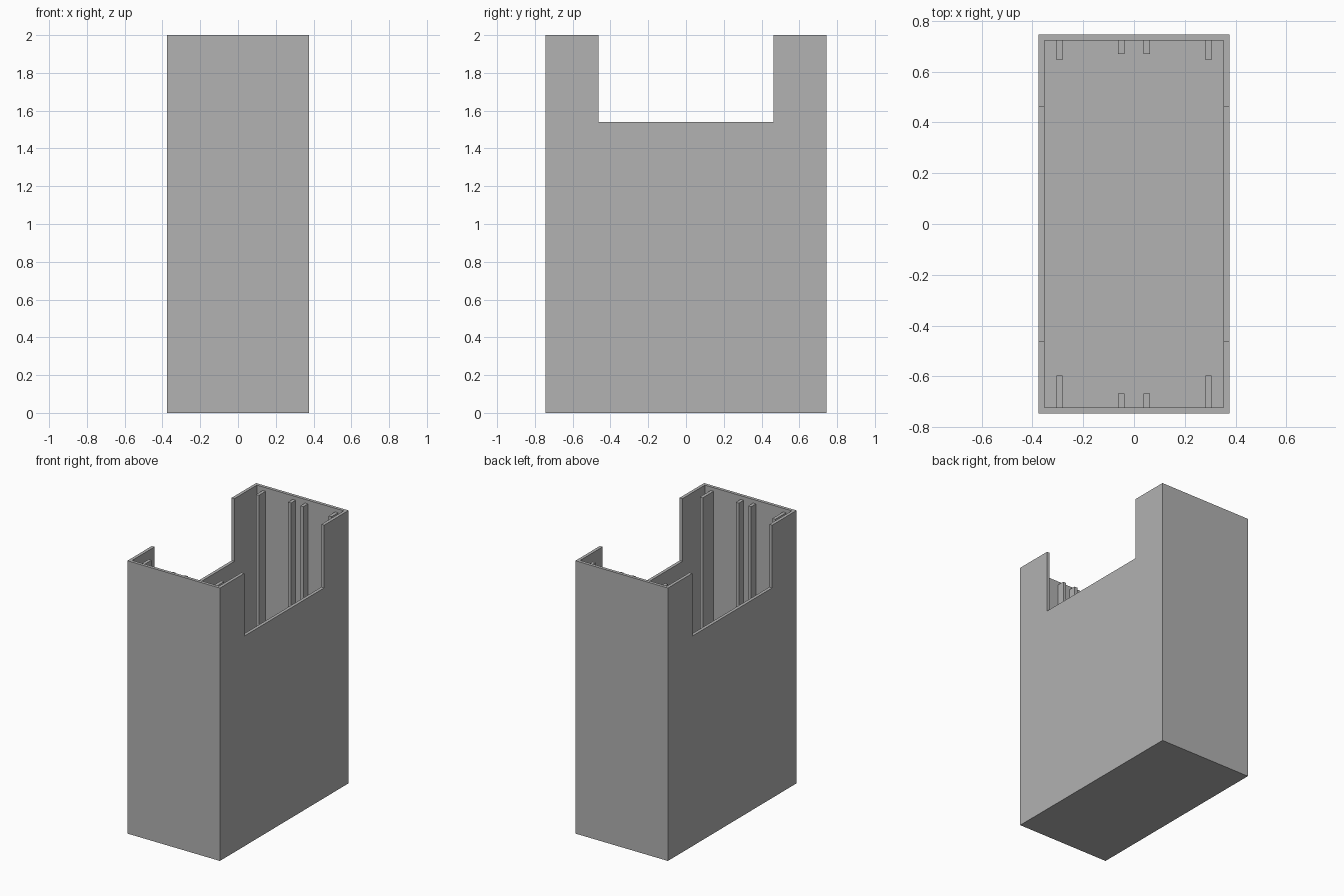
import bpy, bmesh

if "Cube" in bpy.data.objects:
    bpy.data.objects.remove(bpy.data.objects["Cube"])

# Overall dimensions
HX, HY, H = 0.375, 0.745, 2.0      # half width, half depth, height
WALL = 0.023
NOTCH_Y, NOTCH_Z = 0.463, 1.54     # side cut-out half length and sill height
RIB_TOP = H - 0.027

grey = bpy.data.materials.new("plain grey")
grey.diffuse_color = (0.445, 0.445, 0.445, 1)
grey.use_nodes = True
grey.node_tree.nodes["Principled BSDF"].inputs["Base Color"].default_value = grey.diffuse_color


def box(name, lo, hi):
    """Axis-aligned box between two corners."""
    bm = bmesh.new()
    bmesh.ops.create_cube(bm, size=1)
    for v in bm.verts:
        v.co = [hi[i] if v.co[i] > 0 else lo[i] for i in range(3)]
    mesh = bpy.data.meshes.new(name)
    bm.to_mesh(mesh)
    bm.free()
    mesh.materials.append(grey)
    ob = bpy.data.objects.new(name, mesh)
    bpy.context.collection.objects.link(ob)
    return ob


def cut(target, cutter):
    """Subtract a hidden helper from the target."""
    mod = target.modifiers.new(cutter.name, 'BOOLEAN')
    mod.operation, mod.solver, mod.object = 'DIFFERENCE', 'EXACT', cutter
    cutter.hide_render = True
    cutter.hide_set(True)


# Open-topped case: hollow inside, wide notch through both long sides
case = box("case", (-HX, -HY, 0), (HX, HY, H))
cut(case, box("cavity_cutter", (-HX + WALL, -HY + WALL, WALL),
              (HX - WALL, HY - WALL, H + 0.2)))
cut(case, box("notch_cutter", (-1, -NOTCH_Y, NOTCH_Z), (1, NOTCH_Y, H + 0.3)))

# Guide ribs on the end walls: (wall, rib kind, inner x, outer x, tip distance)
ribs = [("front", "outer", 0.282, 0.306, 0.597),
        ("front", "centre", 0.038, 0.062, 0.667),
        ("back", "outer", 0.282, 0.306, 0.645),
        ("back", "centre", 0.038, 0.062, 0.669)]
root = HY - WALL / 2               # ribs are seated into the wall
for wall, kind, x0, x1, tip in ribs:
    y0, y1 = (-root, -tip) if wall == "front" else (tip, root)
    for side, xa, xb in (("left", -x1, -x0), ("right", x0, x1)):
        box(f"{wall}_{kind}_rib_{side}", (xa, y0, WALL / 2), (xb, y1, RIB_TOP))
